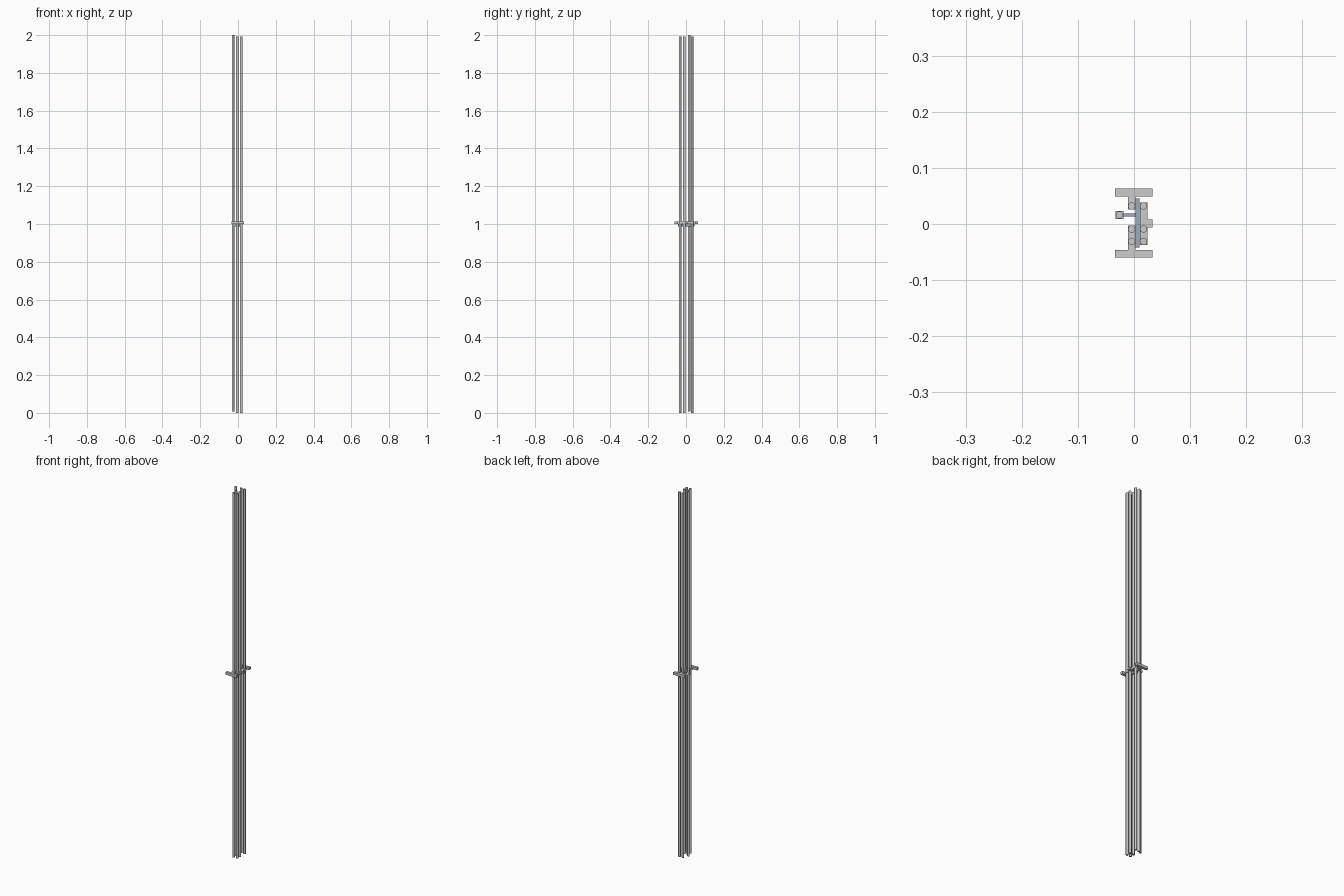
import bpy, math

if "Cube" in bpy.data.objects:
    bpy.data.objects.remove(bpy.data.objects["Cube"])

steel = bpy.data.materials.new("blue_steel")
steel.diffuse_color = (0.33, 0.41, 0.5, 1)
steel.use_nodes = True
steel.node_tree.nodes["Principled BSDF"].inputs["Base Color"].default_value = steel.diffuse_color


def box(name, x0, x1, y0, y1, z0, z1, mat=None):
    bpy.ops.mesh.primitive_cube_add(size=1, location=((x0+x1)/2, (y0+y1)/2, (z0+z1)/2))
    o = bpy.context.object
    o.name = name
    o.scale = (x1-x0, y1-y0, z1-z0)
    bpy.ops.object.transform_apply(location=False, rotation=False, scale=True)
    if mat:
        o.data.materials.append(mat)
    return o


def cyl(name, a, b, r, axis='Z', mat=None):
    length = math.dist(a, b)
    mid = [(p+q)/2 for p, q in zip(a, b)]
    rot = {'X': (0, math.pi/2, 0), 'Y': (math.pi/2, 0, 0), 'Z': (0, 0, 0)}[axis]
    bpy.ops.mesh.primitive_cylinder_add(vertices=16, radius=r, depth=length,
                                        location=mid, rotation=rot)
    o = bpy.context.object
    o.name = name
    if mat:
        o.data.materials.append(mat)
    bpy.ops.object.shade_smooth_by_angle()
    return o


# Long vertical rods
R = 0.0065
rods = [(-0.004, 0.032), (-0.004, -0.009), (-0.004, -0.031),
        (0.017, 0.032), (0.017, -0.009), (0.017, -0.031)]
for i, (x, y) in enumerate(rods):
    cyl(f"rod_{i+1}", (x, y, 0), (x, y, 1.992), R)
cyl("offset_rod", (-0.026, 0.016, 0.008), (-0.026, 0.016, 2.0), R)

# Clamp T-handles at mid height
Z0, Z1 = 1.0, 1.014
box("back_handle_bar", -0.034, 0.033, 0.049, 0.063, Z0, Z1)
box("back_handle_stem", -0.011, 0.003, 0.026, 0.05, Z0, Z1)
box("front_handle_bar", -0.034, 0.033, -0.06, -0.046, Z0, Z1)
box("front_handle_stem", -0.011, 0.003, -0.047, -0.003, Z0, Z1)
box("side_clamp", 0.011, 0.024, -0.037, 0.038, Z0, Z1)
box("side_knob", 0.023, 0.033, -0.006, 0.008, Z0, Z1)
box("offset_rod_collar", -0.033, -0.019, 0.009, 0.023, Z0, Z1)

# Thin connecting plates just below the handles
box("spine_plate", 0.003, 0.010, -0.042, 0.045, 0.986, 1.0, steel)
box("offset_arm", -0.022, 0.004, 0.0135, 0.0185, 0.988, 1.006, steel)
